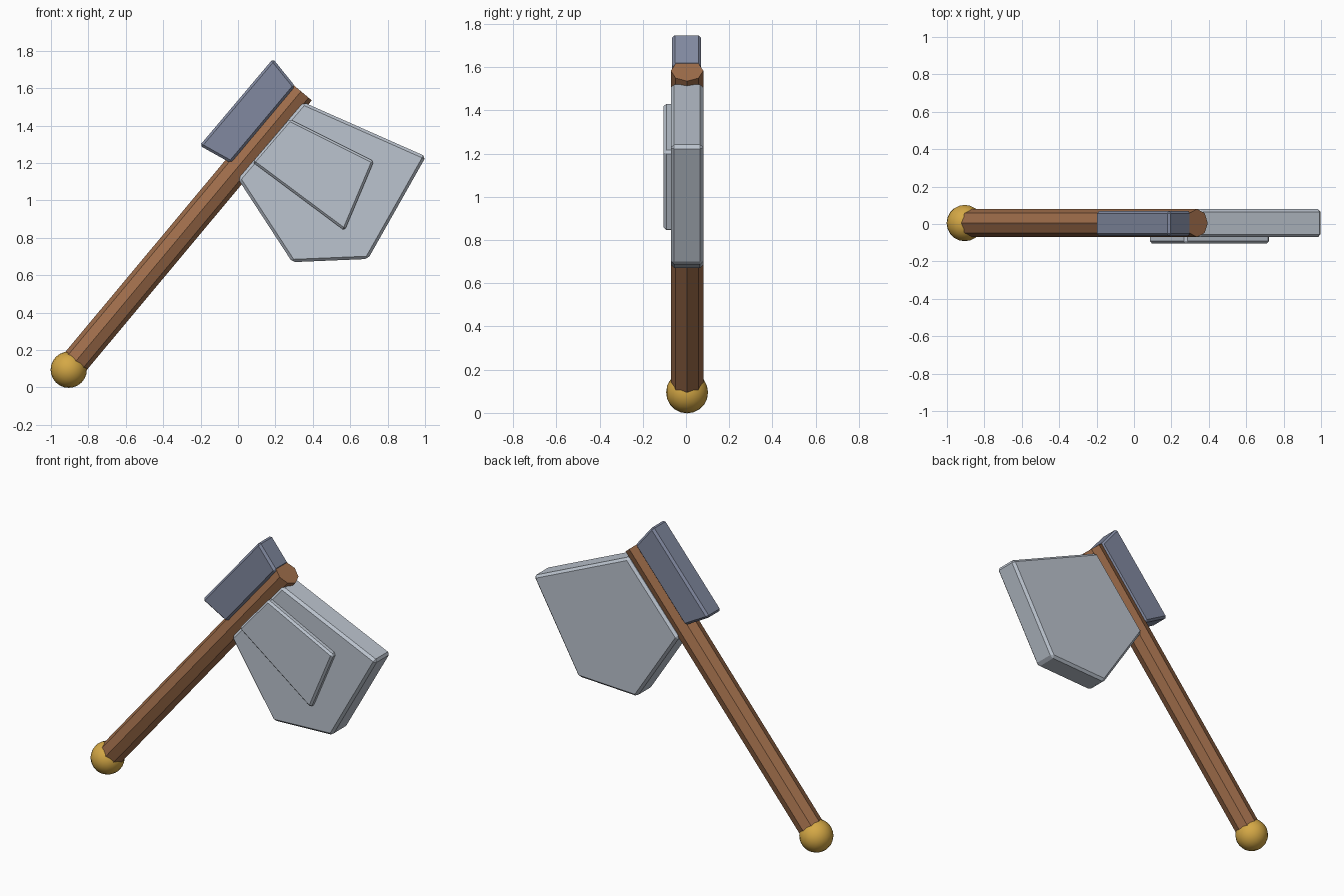
import bpy
import bmesh
from mathutils import Matrix, Vector

cube = bpy.data.objects.get("Cube")
if cube:
    bpy.data.objects.remove(cube, do_unlink=True)


def material(name, color):
    mat = bpy.data.materials.new(name)
    mat.use_nodes = True
    mat.diffuse_color = (*color, 1)
    mat.node_tree.nodes["Principled BSDF"].inputs["Base Color"].default_value = (*color, 1)
    return mat


steel = material("pale steel", (0.50, 0.55, 0.62))
dark_steel = material("dark steel", (0.22, 0.25, 0.35))
wood = material("brown wood", (0.35, 0.155, 0.07))
gold = material("gold", (0.66, 0.39, 0.06))


def add_object(name, bm, mat):
    bmesh.ops.recalc_face_normals(bm, faces=bm.faces)
    mesh = bpy.data.meshes.new(name)
    bm.to_mesh(mesh)
    bm.free()
    mesh.materials.append(mat)
    obj = bpy.data.objects.new(name, mesh)
    bpy.context.collection.objects.link(obj)
    return obj


def slab(name, outline, y_front, y_back, bevel, mat):
    """Extrude an x-z outline along y and chamfer its edges."""
    bm = bmesh.new()
    face = bm.faces.new([bm.verts.new((x, y_front, z)) for x, z in outline])
    extruded = bmesh.ops.extrude_face_region(bm, geom=[face])["geom"]
    verts = [v for v in extruded if isinstance(v, bmesh.types.BMVert)]
    bmesh.ops.translate(bm, vec=(0, y_back - y_front, 0), verts=verts)
    obj = add_object(name, bm, mat)
    mod = obj.modifiers.new("chamfer", "BEVEL")
    mod.width = bevel
    mod.segments = 1
    mod.limit_method = "NONE"
    return obj


# Eight-sided handle, one edge facing the front
base = Vector((-0.905, 0.005, 0.095))
tip = Vector((0.337, 0.005, 1.583))
axis = tip - base
bm = bmesh.new()
bmesh.ops.create_cone(
    bm, cap_ends=True, segments=8, radius1=0.075, radius2=0.075, depth=axis.length,
    matrix=Matrix.Translation((base + tip) / 2) @ axis.to_track_quat("Z", "Y").to_matrix().to_4x4())
add_object("handle", bm, wood)

# Round pommel
bm = bmesh.new()
bmesh.ops.create_uvsphere(
    bm, u_segments=24, v_segments=10, radius=0.097,
    matrix=Matrix.Translation(base) @ Matrix.Rotation(1.5708, 4, "X"))
for face in bm.faces:
    face.smooth = True
add_object("pommel", bm, gold)

# Blade, raised cheek plate and rear hammer block
slab("blade", [(0.35, 1.525), (1.005, 1.235), (0.695, 0.687), (0.29, 0.67), (0, 1.115)],
     -0.07, 0.08, 0.015, steel)
slab("cheek_plate", [(0.275, 1.435), (0.727, 1.21), (0.57, 0.838), (0.077, 1.205)],
     -0.103, 0.0, 0.012, steel)
slab("hammer_block", [(0.187, 1.757), (0.306, 1.61), (-0.038, 1.2), (-0.205, 1.293)],
     -0.065, 0.07, 0.013, dark_steel)
